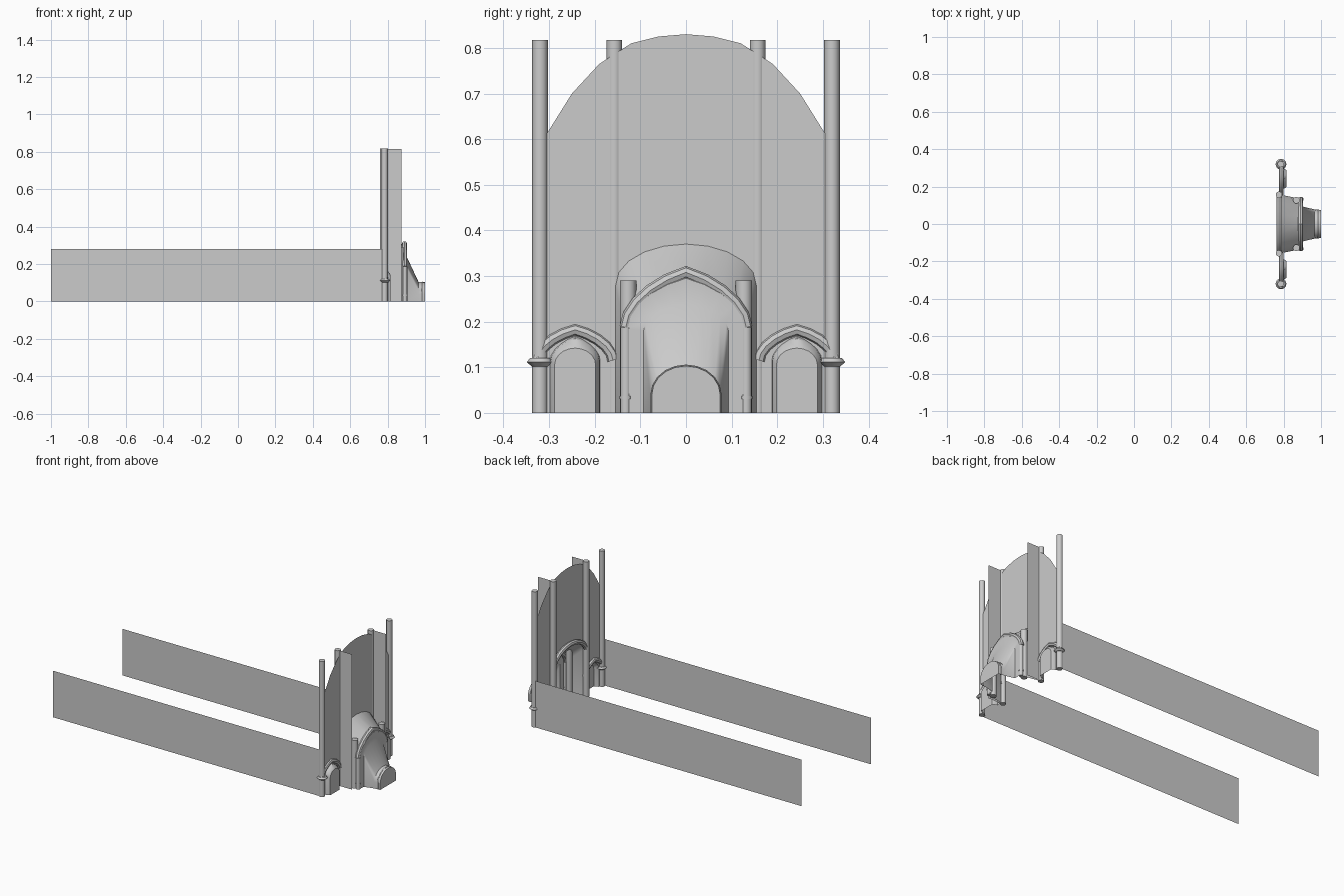
import bpy, bmesh
from math import sin, cos, pi

if "Cube" in bpy.data.objects:
    bpy.data.objects.remove(bpy.data.objects["Cube"])

WX = 0.789   # plane of the end wall


def finish(ob, smooth=True):
    bpy.ops.object.select_all(action='DESELECT')
    ob.select_set(True)
    bpy.context.view_layer.objects.active = ob
    if smooth:
        bpy.ops.object.shade_smooth_by_angle(angle=0.6)
    return ob


def mesh(name, verts, faces, smooth=False):
    me = bpy.data.meshes.new(name)
    me.from_pydata(verts, [], faces)
    me.update()
    ob = bpy.data.objects.new(name, me)
    bpy.context.collection.objects.link(ob)
    return finish(ob, smooth)


def arch(hw, spring, top, k=0.0, yc=0.0, n=10, legs=True):
    """Arch outline as (y, z); k makes it pointed."""
    pts = []
    for i in range(n + 1):
        t = pi * i / n
        c = cos(t)
        pts.append((yc - hw * c,
                    spring + (top - spring) * ((1 - k) * sin(t) + k * (1 - abs(c)))))
    if legs:
        pts = [(yc - hw, 0)] + pts + [(yc + hw, 0)]
    return pts


def loft(name, sections, cap=True):
    """Skin through arches given as (x, outline)."""
    verts, faces = [], []
    n = len(sections[0][1])
    for x, outline in sections:
        verts += [(x, y, z) for y, z in outline]
    for s in range(len(sections) - 1):
        for i in range(n - 1):
            a = s * n + i
            faces.append((a, a + 1, a + n + 1, a + n))
    if cap:
        b = (len(sections) - 1) * n
        faces.append(tuple(range(b, b + n)))
    return mesh(name, verts, faces, True)


def tube(name, x, pts, r):
    """Round moulding swept along an arch."""
    cu = bpy.data.curves.new(name, 'CURVE')
    cu.dimensions = '3D'
    sp = cu.splines.new('POLY')
    sp.points.add(len(pts) - 1)
    for p, (y, z) in zip(sp.points, pts):
        p.co = (x, y, z, 1)
    cu.bevel_depth = r
    cu.bevel_resolution = 2
    cu.use_fill_caps = True
    ob = bpy.data.objects.new(name, cu)
    bpy.context.collection.objects.link(ob)
    finish(ob, False)
    bpy.ops.object.convert(target='MESH')
    return finish(bpy.context.object)


def column(name, x, y, r, z0, z1, r2=None):
    bpy.ops.mesh.primitive_cone_add(vertices=12, radius1=r, radius2=r if r2 is None else r2,
                                    depth=z1 - z0, location=(x, y, (z0 + z1) / 2))
    ob = bpy.context.object
    ob.name = name
    return finish(ob)


DY = 0.243   # side niche centre
main_open = arch(0.155, 0.28, 0.37)
niche_open = lambda s: arch(0.055, 0.115, 0.168, 0.35, s * DY)

# end wall with three arched openings cut into its outline
half = [(0.327, 0), (0.327, 0.58), (0.30, 0.62), (0.25, 0.70), (0.19, 0.765),
        (0.12, 0.81), (0.06, 0.825)]
outline = half + [(0, 0.83)] + [(-y, z) for y, z in reversed(half)]
outline += niche_open(-1) + main_open + niche_open(1)
mesh("end_wall", [(WX, y, z) for y, z in outline], [tuple(range(len(outline)))])

# central porch, narrowing apse and little end barrel
loft("apse", [
    (WX, main_open),
    (0.88, arch(0.137, 0.20, 0.305, 0.15)),
    (0.902, arch(0.132, 0.185, 0.295, 0.3)),
    (0.903, arch(0.093, 0.18, 0.237)),
    (0.965, arch(0.078, 0.04, 0.105)),
    (1.0, arch(0.075, 0.04, 0.103)),
])
tube("barrel_ring", 0.985, arch(0.074, 0.04, 0.102), 0.004)

# arched mouldings of the centre
tube("inner_rib", 0.775, arch(0.158, 0.27, 0.373, legs=False), 0.014)
tube("porch_hood", 0.89, arch(0.132, 0.187, 0.308, 0.34, legs=False), 0.014)

for s, side in ((1, "left"), (-1, "right")):
    # long nave wall
    mesh("nave_wall_" + side,
         [(-1, s * 0.33, 0), (0.78, s * 0.33, 0), (0.78, s * 0.33, 0.28), (-1, s * 0.33, 0.28)],
         [(0, 1, 2, 3)])
    # tall fin behind the end wall
    mesh("fin_" + side,
         [(0.775, s * 0.16, 0), (0.873, s * 0.16, 0), (0.873, s * 0.16, 0.815), (0.775, s * 0.16, 0.815)],
         [(0, 1, 2, 3)])
    # tall columns
    column("corner_column_" + side, 0.784, s * 0.32, 0.017, 0, 0.817)
    column("inner_column_" + side, 0.775, s * 0.157, 0.017, 0, 0.817)
    # corner capital
    column("capital_" + side, 0.786, s * 0.32, 0.018, 0.102, 0.111, 0.029)
    column("capital_top_" + side, 0.786, s * 0.32, 0.029, 0.111, 0.12, 0.022)
    # porch columns
    column("porch_pier_" + side, 0.868, s * 0.127, 0.018, 0, 0.29)
    column("porch_column_" + side, 0.893, s * 0.132, 0.012, 0, 0.187)
    column("porch_base_" + side, 0.893, s * 0.132, 0.014, 0.03, 0.037)
    # side niche and its hood
    loft("niche_" + side, [(WX, niche_open(s)),
                           (0.802, arch(0.053, 0.115, 0.163, 0.3, s * DY)),
                           (0.816, arch(0.045, 0.105, 0.142, 0.0, s * DY))])
    tube("niche_hood_" + side, 0.787, arch(0.083, 0.115, 0.182, 0.3, s * DY, legs=False), 0.013)
